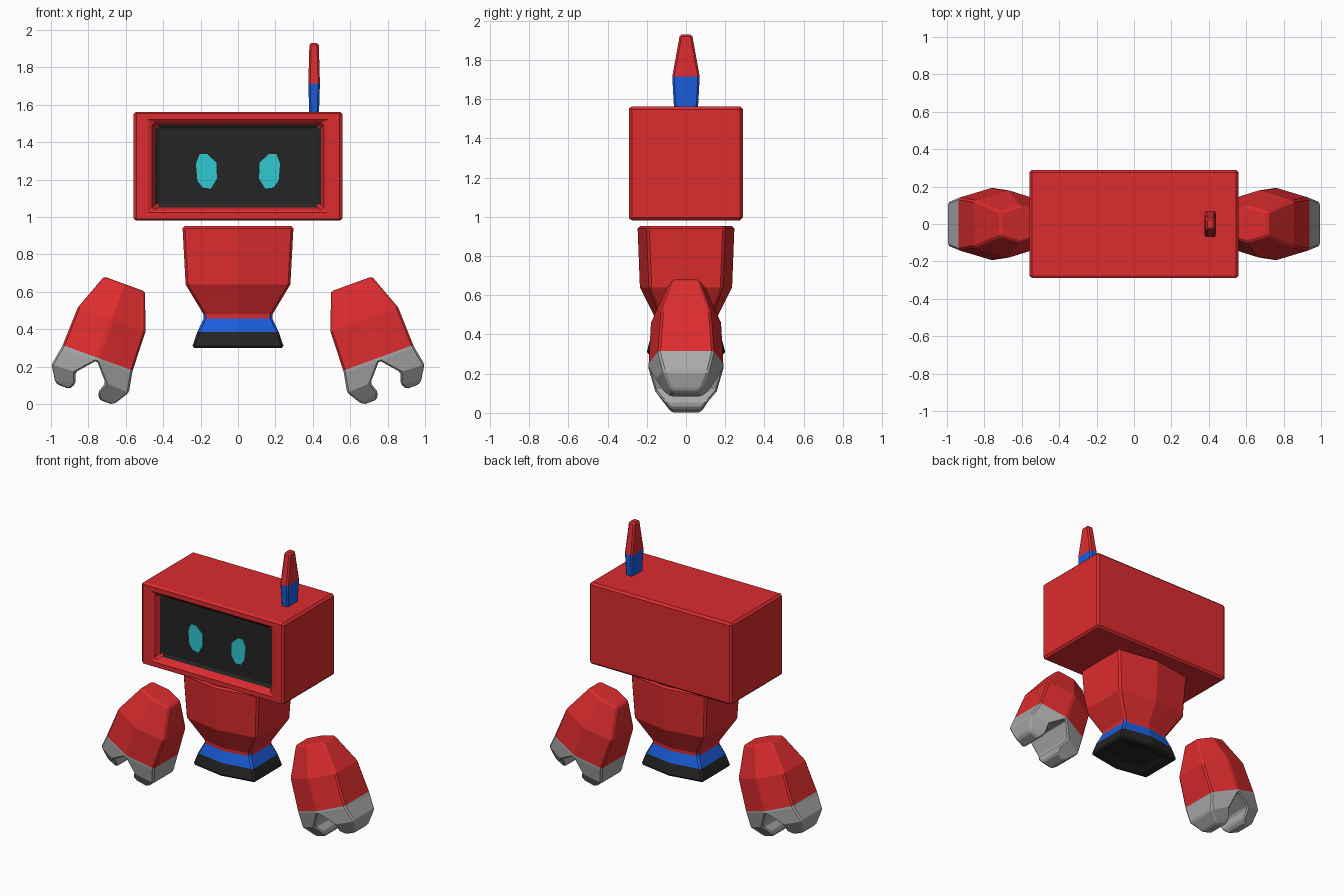
import bpy, bmesh, math
from mathutils import Vector

if "Cube" in bpy.data.objects:
    bpy.data.objects.remove(bpy.data.objects["Cube"])


def material(name, r, g, b):
    m = bpy.data.materials.new(name)
    m.diffuse_color = (r, g, b, 1)
    m.use_nodes = True
    m.node_tree.nodes["Principled BSDF"].inputs["Base Color"].default_value = m.diffuse_color
    return m


RED = material("red", 0.72, 0.025, 0.028)
BLUE = material("blue", 0.011, 0.11, 0.72)
BLACK = material("black", 0.018, 0.018, 0.018)
CYAN = material("cyan", 0.03, 0.58, 0.63)
GREY = material("grey", 0.4, 0.4, 0.4)


def loft(bm, rings, slots, start=None, end=None):
    """Skin rings of points; slots = material per band, start/end = cap slots."""
    vs = [[bm.verts.new(p) for p in ring] for ring in rings]
    n = len(vs[0])
    for lo, hi, slot in zip(vs, vs[1:], slots):
        for i in range(n):
            j = (i + 1) % n
            bm.faces.new((lo[i], lo[j], hi[j], hi[i])).material_index = slot
    for ring, slot in ((vs[0], start), (vs[-1], end)):
        if slot is not None:
            bm.faces.new(ring).material_index = slot


def finish(name, bm, mats, bevel=0.0):
    bmesh.ops.remove_doubles(bm, verts=bm.verts, dist=1e-5)
    bmesh.ops.recalc_face_normals(bm, faces=bm.faces)
    me = bpy.data.meshes.new(name)
    bm.to_mesh(me)
    bm.free()
    for m in mats:
        me.materials.append(m)
    ob = bpy.data.objects.new(name, me)
    bpy.context.collection.objects.link(ob)
    if bevel:
        mod = ob.modifiers.new("bevel", 'BEVEL')
        mod.width = bevel
        mod.segments = 1
        mod.limit_method = 'ANGLE'
        mod.angle_limit = math.radians(30)
    return ob


def rect(a, b):
    return [(a, b), (-a, b), (-a, -b), (a, -b)]


def hexa(a, b, c):
    """Box section whose front and back fold out to c in the middle."""
    return [(a, b), (0, c), (-a, b), (-a, -b), (0, -c), (a, -b)]


# Head: box with a recessed dark screen
bm = bmesh.new()
head = [(0.29, 0.56, 0.29), (-0.29, 0.56, 0.29), (-0.29, 0.465, 0.24), (-0.23, 0.437, 0.216)]
loft(bm, [[(x, y, 1.272 + z) for x, z in rect(a, b)] for y, a, b in head], [0, 0, 0], 0, 1)
finish("head", bm, [RED, BLACK], 0.014)

# Eyes, mirrored
eye = [(0.205, 1.338), (0.165, 1.338), (0.115, 1.29), (0.113, 1.205), (0.145, 1.152),
       (0.19, 1.158), (0.217, 1.195), (0.225, 1.285)]
for side, label in ((-1, "right_eye"), (1, "left_eye")):
    bm = bmesh.new()
    loft(bm, [[(side * x, y, z) for x, z in eye] for y in (-0.225, -0.236)], [0], 0, 0)
    finish(label, bm, [CYAN])

# Antenna
bm = bmesh.new()
antenna = [(1.55, 0.026, 0.061), (1.715, 0.031, 0.07), (1.93, 0.025, 0.031)]
loft(bm, [[(0.407 + x, y, z) for x, y in rect(a, b)] for z, a, b in antenna], [0, 1], 0, 1)
finish("antenna", bm, [BLUE, RED], 0.01)

# Torso with blue waist and black foot
bm = bmesh.new()
torso = [(0.32, 0.15, 0.095, 0.12), (0.30, 0.18, 0.115, 0.145), (0.30, 0.247, 0.16, 0.203),
         (0.385, 0.218, 0.145, 0.18), (0.47, 0.178, 0.12, 0.15),
         (0.64, 0.28, 0.187, 0.235), (0.952, 0.297, 0.2, 0.247)]
loft(bm, [[(x, y, z) for x, y in hexa(a, b, c)] for z, a, b, c in torso],
     [2, 2, 2, 1, 0, 0], 2, 0)
finish("torso", bm, [RED, BLUE, BLACK], 0.012)

# Hands: faceted red mitt with two grey claws, tilted outwards
palm = [(0.42, 0.117, 0.065, 0.097), (0.217, 0.192, 0.125, 0.182),
        (0.0, 0.199, 0.14, 0.193), (-0.015, 0.201, 0.138, 0.195)]
# claw rings: outer u, outer w, outer half depth, inner u, inner w, inner half depth
claw = [(0.201, -0.015, 0.138, 0.0, -0.015, 0.195), (0.22, -0.118, 0.115, 0.085, -0.112, 0.16),
        (0.175, -0.19, 0.08, 0.064, -0.172, 0.115), (0.157, -0.208, 0.07, 0.085, -0.208, 0.08)]
for side, label in ((-1, "right_hand"), (1, "left_hand")):
    def place(u, y, w):
        return Vector((side * (0.75 + 0.94 * u - 0.342 * w), y, 0.2475 + 0.342 * u + 0.94 * w))

    bm = bmesh.new()
    loft(bm, [[place(u, y, w) for u, y in hexa(a, b, c)] for w, a, b, c in palm], [0, 0, 1], 0)
    for t in (-1, 1):
        loft(bm, [[place(t * uo, b, wo), place(t * ui, c, wi),
                   place(t * ui, -c, wi), place(t * uo, -b, wo)]
                  for uo, wo, b, ui, wi, c in claw], [1, 1, 1], None, 1)
    finish(label, bm, [RED, GREY], 0.01)
